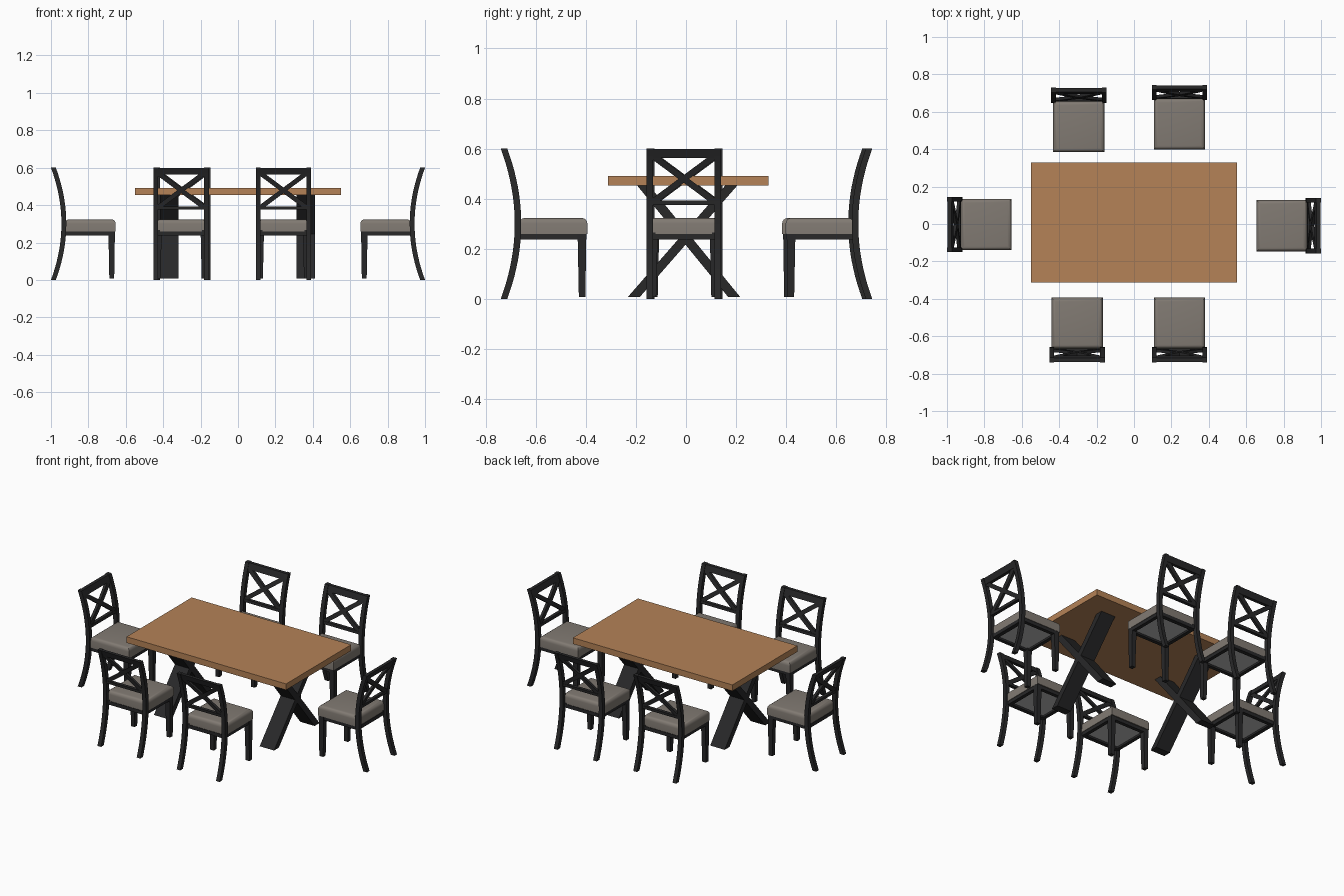
import bpy, bmesh, math
from mathutils import Vector

if "Cube" in bpy.data.objects:
    bpy.data.objects.remove(bpy.data.objects["Cube"])


def material(name, rgb):
    m = bpy.data.materials.new(name)
    m.diffuse_color = (*rgb, 1)
    m.use_nodes = True
    m.node_tree.nodes["Principled BSDF"].inputs["Base Color"].default_value = m.diffuse_color
    return m


WOOD = material("warm wood", (0.46, 0.225, 0.095))
BLACK = material("black paint", (0.021, 0.021, 0.022))
FABRIC = material("grey fabric", (0.22, 0.195, 0.17))
LINING = material("light grey lining", (0.5, 0.5, 0.5))


def add_object(name, bm, mat):
    bmesh.ops.recalc_face_normals(bm, faces=bm.faces[:])
    me = bpy.data.meshes.new(name)
    bm.to_mesh(me)
    bm.free()
    me.materials.append(mat)
    ob = bpy.data.objects.new(name, me)
    bpy.context.collection.objects.link(ob)
    return ob


def loft(bm, rings):
    """Skin a list of four-point rings and close both ends."""
    vs = [[bm.verts.new(p) for p in r] for r in rings]
    for a, b in zip(vs, vs[1:]):
        for i in range(4):
            j = (i + 1) % 4
            bm.faces.new((a[i], a[j], b[j], b[i]))
    bm.faces.new(vs[0])
    bm.faces.new(vs[-1])


def rect(x0, x1, y0, y1, z):
    return [(x0, y0, z), (x1, y0, z), (x1, y1, z), (x0, y1, z)]


def box(bm, x0, x1, y0, y1, z0, z1):
    loft(bm, [rect(x0, x1, y0, y1, z0), rect(x0, x1, y0, y1, z1)])


def back_curve(z):
    return 0.277 + 0.056 * ((z - 0.3) / 0.3) ** 2


def curved_bar(bm, p, q, width, thick, n):
    """Flat bar from p to q in x-z, bent along the curve of the chair back."""
    p, q = Vector(p), Vector(q)
    d = (q - p).normalized()
    side = Vector((-d.y, d.x)) * width / 2
    rings = []
    for k in range(n + 1):
        c = p.lerp(q, k / n)
        ring = []
        for s, t in ((-1, -1), (1, -1), (1, 1), (-1, 1)):
            v = c + side * s
            ring.append((v.x, back_curve(v.y) + t * thick / 2, v.y))
        rings.append(ring)
    loft(bm, rings)


# ---- table ----
bm = bmesh.new()
box(bm, -0.55, 0.55, -0.312, 0.329, 0.453, 0.491)
add_object("table_top", bm, WOOD)

for side, x0, x1 in (("left", -0.418, -0.318), ("right", 0.312, 0.411)):
    bm = bmesh.new()
    for yb, yt in ((-0.208, 0.182), (0.192, -0.172)):
        loft(bm, [rect(x0, x1, yb - 0.024, yb + 0.024, 0.008),
                  rect(x0, x1, yt - 0.024, yt + 0.024, 0.454)])
    add_object("table_cross_leg_" + side, bm, BLACK)

# ---- one chair, seat front at y = 0 and back towards +y ----
parts = []

# curved rear posts
bm = bmesh.new()
for s in (-1, 1):
    curved_bar(bm, (s * 0.1355, 0), (s * 0.1355, 0.6), 0.025, 0.026, 20)
parts.append(add_object("chair_back_posts", bm, BLACK))

# rails and crossed slats
bm = bmesh.new()
curved_bar(bm, (-0.125, 0.581), (0.125, 0.581), 0.036, 0.02, 1)
curved_bar(bm, (-0.125, 0.384), (0.125, 0.384), 0.017, 0.02, 1)
for s in (-1, 1):
    curved_bar(bm, (s * 0.12, 0.39), (-s * 0.12, 0.568), 0.025, 0.016, 10)
parts.append(add_object("chair_back_cross", bm, BLACK))

# seat frame
bm = bmesh.new()
for s in (-1, 1):
    a, b = sorted((s * 0.134, s * 0.112))
    box(bm, a, b, 0.006, 0.275, 0.238, 0.266)
box(bm, -0.112, 0.112, 0.006, 0.028, 0.238, 0.262)
box(bm, -0.125, 0.125, 0.25, 0.275, 0.238, 0.26)
parts.append(add_object("seat_frame", bm, BLACK))

# tapered front legs
bm = bmesh.new()
for s in (-1, 1):
    a, b = sorted((s * 0.135, s * 0.11))
    c, d = sorted((s * 0.136, s * 0.104))
    loft(bm, [rect(a, b, 0.008, 0.034, 0.008), rect(c, d, 0.004, 0.039, 0.262)])
parts.append(add_object("front_legs", bm, BLACK))

# seat underside lining
bm = bmesh.new()
box(bm, -0.113, 0.113, 0.027, 0.251, 0.25, 0.259)
parts.append(add_object("seat_lining", bm, LINING))

# padded cushion with rounded top edges
bm = bmesh.new()
box(bm, -0.137, 0.137, 0, 0.272, 0.259, 0.323)
bmesh.ops.recalc_face_normals(bm, faces=bm.faces[:])
top = [e for e in bm.edges if all(v.co.z > 0.3 for v in e.verts)]
bmesh.ops.bevel(bm, geom=top, offset=0.022, segments=4, profile=0.5, affect='EDGES')
cushion = add_object("seat_cushion", bm, FABRIC)
parts.append(cushion)
bpy.context.view_layer.objects.active = cushion
cushion.select_set(True)
bpy.ops.object.shade_smooth_by_angle(angle=math.radians(35))

# ---- place six chairs ----
places = [(-0.295, 0.384, 0), (0.243, 0.398, 0),
          (-0.304, -0.394, math.pi), (0.243, -0.394, math.pi),
          (0.654, -0.009, -math.pi / 2), (-0.654, -0.003, math.pi / 2)]
for i, (x, y, rot) in enumerate(places):
    for part in parts:
        ob = part
        if i:
            ob = part.copy()
            bpy.context.collection.objects.link(ob)
        ob.location = (x, y, 0)
        ob.rotation_euler = (0, 0, rot)
